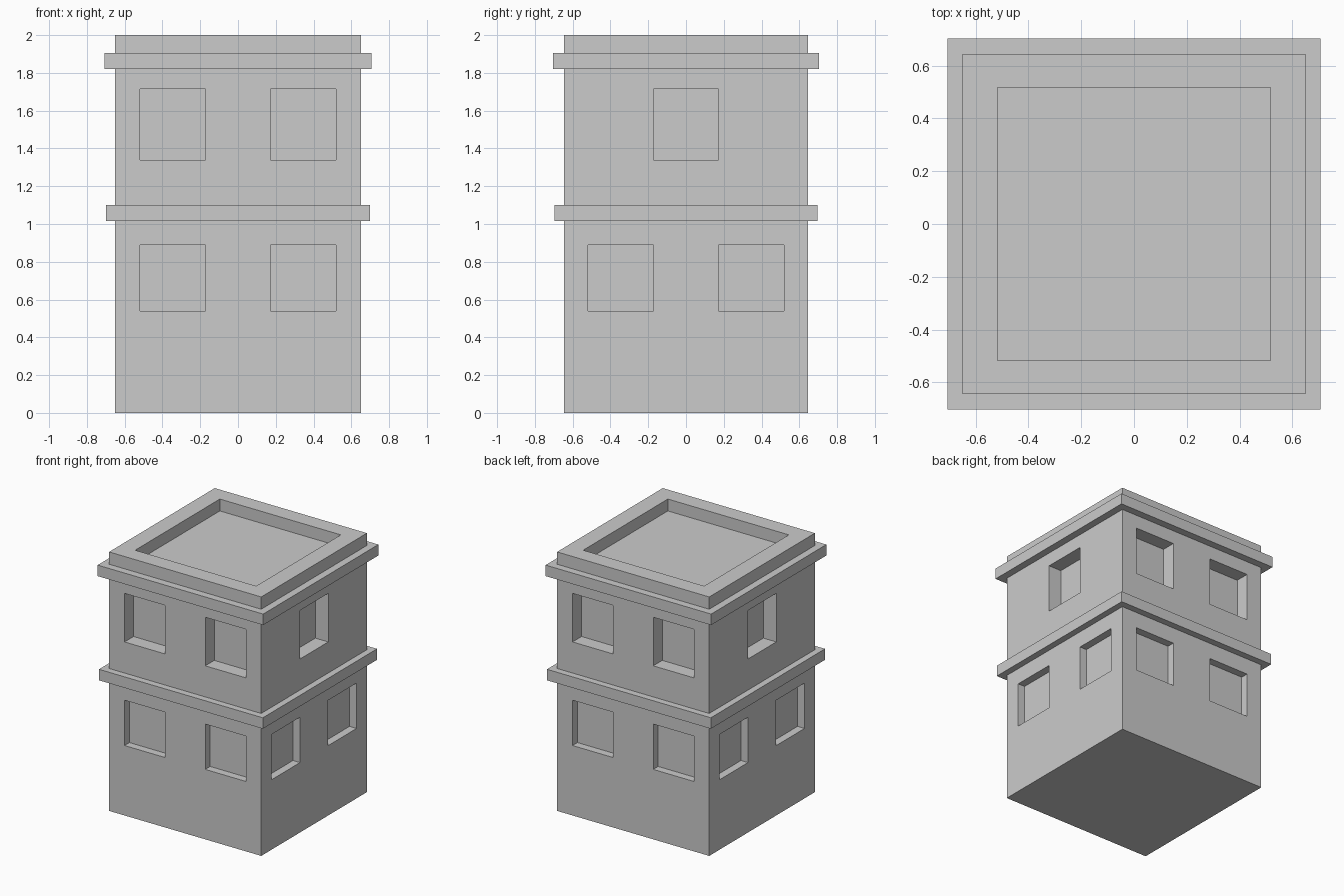
import bpy
import bmesh
from mathutils import Matrix, Vector

if "Cube" in bpy.data.objects:
    bpy.data.objects.remove(bpy.data.objects["Cube"])


def add_box(bm, lo, hi):
    lo, hi = Vector(lo), Vector(hi)
    mat = Matrix.Translation((lo + hi) / 2) @ Matrix.Diagonal((*(hi - lo), 1))
    bmesh.ops.create_cube(bm, size=1, matrix=mat)


def make(name, boxes):
    bm = bmesh.new()
    for lo, hi in boxes:
        add_box(bm, lo, hi)
    mesh = bpy.data.meshes.new(name)
    bm.to_mesh(mesh)
    bm.free()
    ob = bpy.data.objects.new(name, mesh)
    bpy.context.collection.objects.link(ob)
    return ob


def cut(ob, boxes):
    """Subtract boxes from an object, then discard the cutter."""
    cutter = make("cutter", boxes)
    cutter.hide_render = True
    mod = ob.modifiers.new("cut", "BOOLEAN")
    mod.operation = "DIFFERENCE"
    mod.solver = "EXACT"
    mod.object = cutter
    bpy.context.view_layer.objects.active = ob
    bpy.ops.object.modifier_apply(modifier=mod.name)
    bpy.data.objects.remove(cutter)


HX, HY = 0.65, 0.645      # wall half sizes
W = 0.173                 # window half width
LOWER = (0.54, 0.89, 0.06)   # bottom, top, recess depth
UPPER = (1.34, 1.715, 0.11)


def window(side, s, c, level):
    z0, z1, d = level
    if side == "y":
        a, b = sorted((s * (HY - d), s * (HY + 0.1)))
        return (c - W, a, z0), (c + W, b, z1)
    a, b = sorted((s * (HX - d), s * (HX + 0.1)))
    return (a, c - W, z0), (b, c + W, z1)


# Walls with recessed windows and a sunken roof
walls = make("walls", [((-HX, -HY, 0), (HX, HY, 2))])
cuts = [((-0.517, -0.517, 1.908), (0.517, 0.517, 2.1))]
for s in (-1, 1):
    for c in (-0.345, 0.345):
        cuts.append(window("y", s, c, UPPER))
        cuts.append(window("y", s, c, LOWER))
        cuts.append(window("x", s, c, LOWER))
    cuts.append(window("x", s, 0, UPPER))
cut(walls, cuts)

# Projecting ledges, hollow so they wrap the walls
for name, x, y, z0, z1 in (("floor_ledge", 0.70, 0.697, 1.015, 1.10),
                           ("roof_cornice", 0.707, 0.703, 1.82, 1.905)):
    ledge = make(name, [((-x, -y, z0), (x, y, z1))])
    cut(ledge, [((-0.62, -0.62, z0 - 0.1), (0.62, 0.62, z1 + 0.1))])
